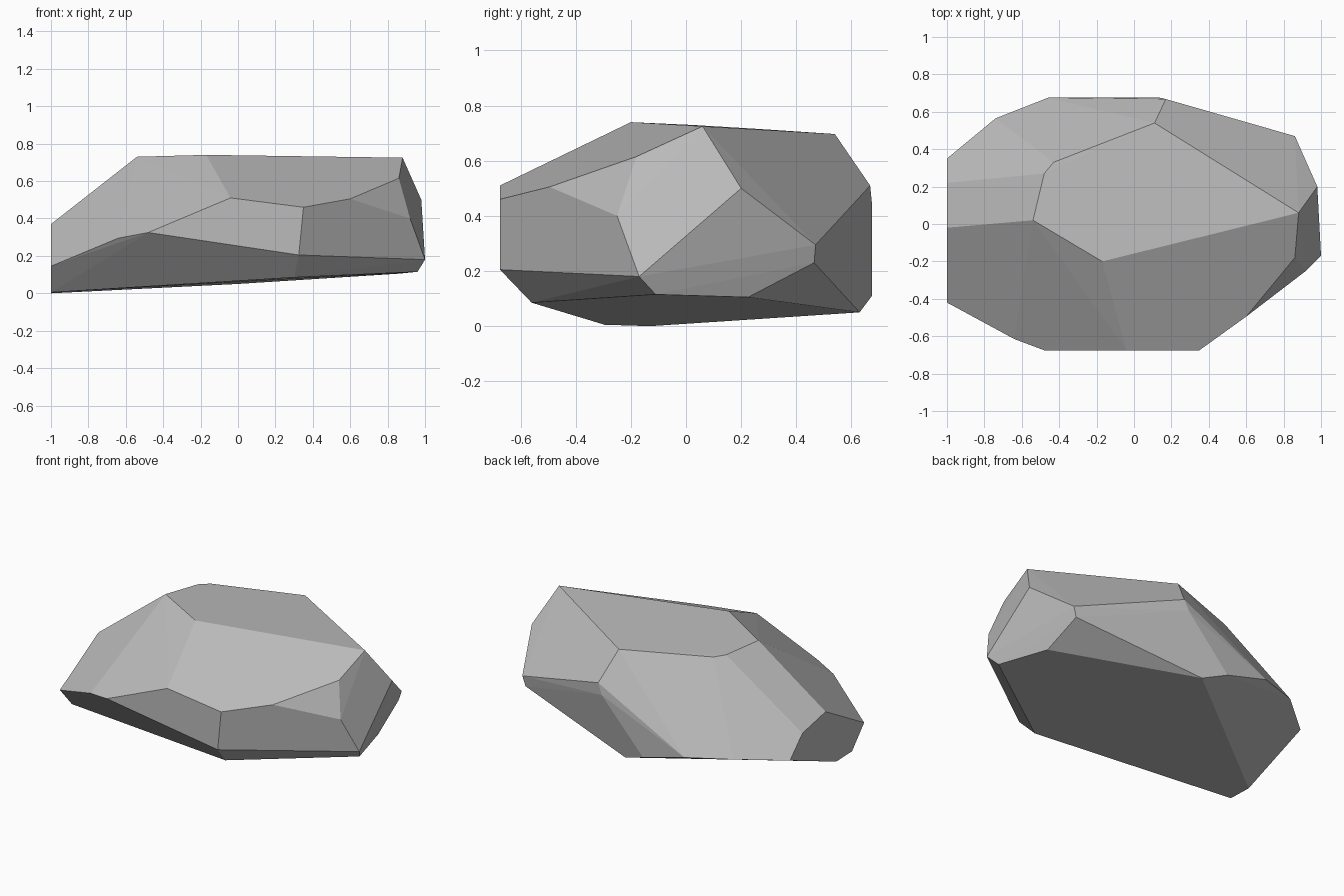
import bpy, bmesh, math

if "Cube" in bpy.data.objects:
    bpy.data.objects.remove(bpy.data.objects["Cube"])

# Corner points of the chipped boulder, grouped by facet
top = [(-.54, .02, .73), (-.17, -.20, .74), (.88, .06, .725),
       (.11, .54, .697), (-.43, .33, .71), (-.48, .27, .715)]
front = [(-.48, -.675, .325), (-.04, -.675, .51), (.35, -.675, .46),
         (.325, -.675, .205), (-.64, -.615, .295)]
right = [(.60, -.495, .505), (.86, -.18, .615), (.92, -.25, .40),
         (1, -.17, .18), (.98, .20, .50), (.86, .47, .295), (.84, .465, .23)]
back = [(.17, .668, .51), (.14, .675, .44), (-.16, .675, .11),
        (-.46, .675, .19), (-.74, .565, .21)]
left = [(-1, -.42, .145), (-1, -.02, .37), (-1, .22, .32), (-1, .35, .19)]
base = [(-1, -.295, .005), (-1, -.13, 0), (0, .63, .05),
        (.30, -.56, .085), (.96, -.11, .115), (.86, .225, .105)]

# Boulder: hull over the corners, nearly flat facets merged
bm = bmesh.new()
for p in top + front + right + back + left + base:
    bm.verts.new(p)
bmesh.ops.convex_hull(bm, input=bm.verts[:])
loose = [v for v in bm.verts if not v.link_faces]
bmesh.ops.delete(bm, geom=loose, context='VERTS')
bmesh.ops.dissolve_limit(bm, angle_limit=math.radians(2),
                         verts=bm.verts[:], edges=bm.edges[:])
bmesh.ops.recalc_face_normals(bm, faces=bm.faces[:])
mesh = bpy.data.meshes.new("boulder")
bm.to_mesh(mesh)
bm.free()
boulder = bpy.data.objects.new("boulder", mesh)
bpy.context.collection.objects.link(boulder)

# Plain stone grey
stone = bpy.data.materials.new("stone_grey")
stone.diffuse_color = (.50, .50, .50, 1)
stone.use_nodes = True
stone.node_tree.nodes["Principled BSDF"].inputs["Base Color"].default_value = stone.diffuse_color
mesh.materials.append(stone)
